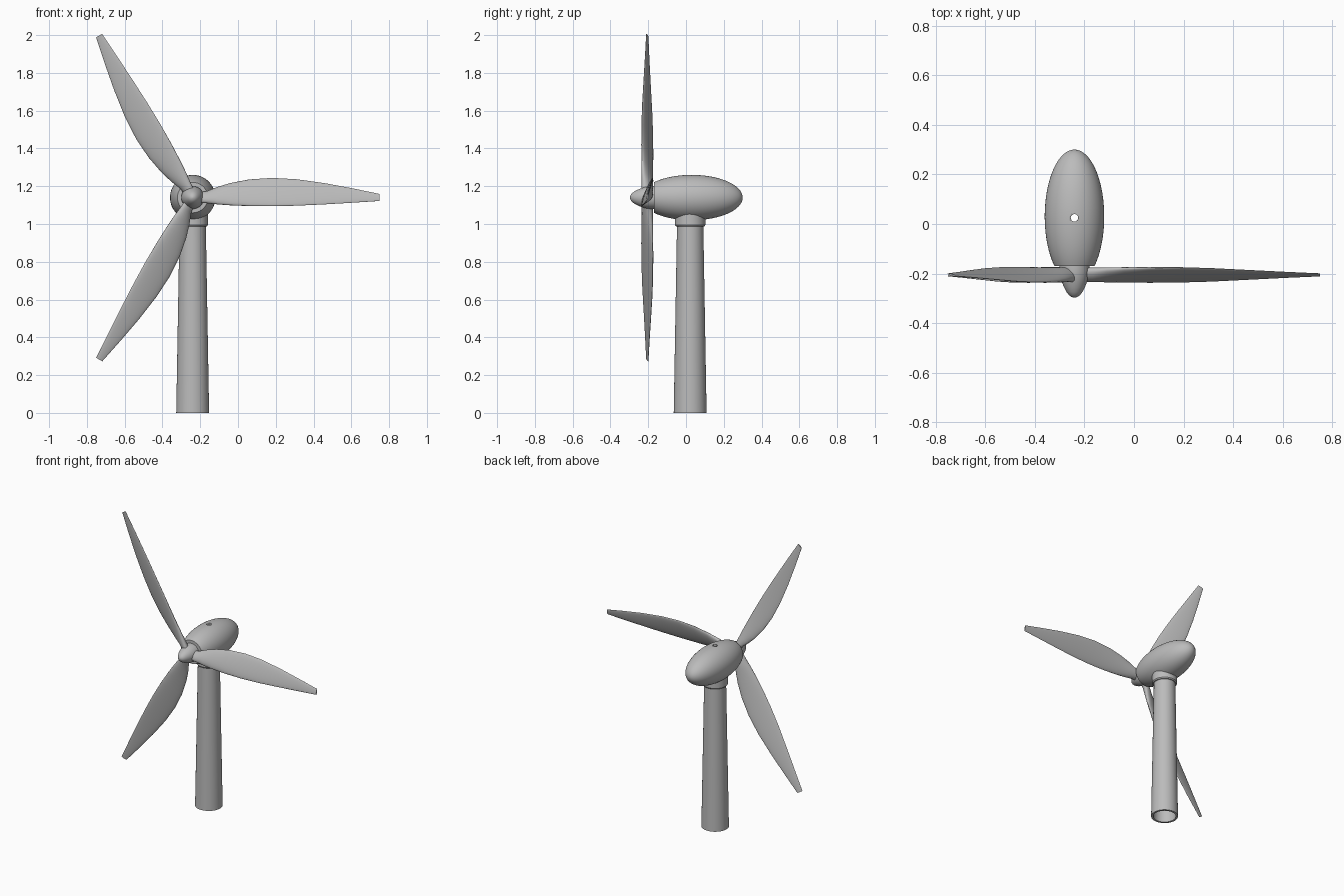
import bpy, bmesh, math
from mathutils import Matrix, Vector

cube = bpy.data.objects.get("Cube")
if cube:
    bpy.data.objects.remove(cube, do_unlink=True)

AXIS_X, ROTOR_Z, ROTOR_Y, TOWER_Y = -0.24, 1.14, -0.205, 0.022

grey = bpy.data.materials.new("light grey")
grey.use_nodes = True
grey.diffuse_color = (0.5, 0.5, 0.5, 1)
grey.node_tree.nodes["Principled BSDF"].inputs["Base Color"].default_value = grey.diffuse_color


def loft(name, rings, closed=False, angle=35):
    """Skin a list of equal-sized rings of points; cap the ends unless closed."""
    bm = bmesh.new()
    loops = [[bm.verts.new(p) for p in ring] for ring in rings]
    n = len(loops[0])
    pairs = list(zip(loops, loops[1:]))
    if closed:
        pairs.append((loops[-1], loops[0]))
    for a, b in pairs:
        for i in range(n):
            j = (i + 1) % n
            bm.faces.new((a[i], a[j], b[j], b[i]))
    if not closed:
        bm.faces.new(loops[0])
        bm.faces.new(loops[-1])
    bmesh.ops.recalc_face_normals(bm, faces=bm.faces)
    mesh = bpy.data.meshes.new(name)
    bm.to_mesh(mesh)
    bm.free()
    obj = bpy.data.objects.new(name, mesh)
    bpy.context.collection.objects.link(obj)
    mesh.materials.append(grey)
    bpy.ops.object.select_all(action='DESELECT')
    bpy.context.view_layer.objects.active = obj
    obj.select_set(True)
    bpy.ops.object.shade_smooth_by_angle(angle=math.radians(angle))
    return obj


def turned(name, profile, centre, along_y=False, closed=False, n=64):
    """Turn a (radius, position) profile around the z or the y axis."""
    rings = []
    for r, h in profile:
        ring = []
        for i in range(n):
            a = math.tau * i / n
            u, v = r * math.cos(a), r * math.sin(a)
            ring.append(Vector(centre) + Vector((u, h, v) if along_y else (u, v, h)))
        rings.append(ring)
    return loft(name, rings, closed)


# Hollow tapered tower and the collar under the housing
tower_at = (AXIS_X, TOWER_Y, 0)
turned("tower", [(0.087, 0), (0.069, 1.03), (0.056, 1.03), (0.073, 0)], tower_at, closed=True)
turned("collar", [(0.076, 0.988), (0.081, 0.995), (0.081, 1.06), (0.055, 1.06), (0.055, 0.988)],
       tower_at, closed=True)

# Egg-shaped housing, cut flat at the front
half_length, housing_r = 0.27, 0.12
start = math.acos(0.2 / half_length)
housing_profile = []
for i in range(33):
    a = start + (math.pi - 0.02 - start) * i / 32
    housing_profile.append((housing_r * math.sin(a), -half_length * math.cos(a)))
housing = turned("housing", housing_profile, (AXIS_X, 0.03, ROTOR_Z), along_y=True)

# Small vertical hole through the housing
cutter = turned("hole_cutter", [(0.015, 0.9), (0.015, 1.4)], (AXIS_X, 0.025, 0), n=32)
cutter.hide_render = True
cutter.hide_set(True)
hole = housing.modifiers.new("hole", 'BOOLEAN')
hole.object = cutter
hole.operation = 'DIFFERENCE'
hole.solver = 'EXACT'

# Pointed spinner with a rounded nose
turned("spinner", [(0.002, -0.297), (0.012, -0.294), (0.022, -0.287), (0.032, -0.274), (0.042, -0.255),
                   (0.05, -0.235), (0.056, -0.215), (0.06, -0.19), (0.06, -0.165)],
       (AXIS_X, 0, ROTOR_Z), along_y=True)

# Blade stations: distance, lower edge, upper edge, thickness, pitch in degrees
stations = [(0.03, -0.027, 0.027, 0.054, 24), (0.075, -0.03, 0.034, 0.052, 24),
            (0.13, -0.036, 0.056, 0.044, 24), (0.2, -0.041, 0.077, 0.036, 23),
            (0.3, -0.045, 0.096, 0.029, 22), (0.42, -0.046, 0.104, 0.024, 21),
            (0.55, -0.043, 0.097, 0.02, 20), (0.7, -0.036, 0.076, 0.016, 18),
            (0.85, -0.027, 0.048, 0.012, 16), (0.99, -0.018, 0.019, 0.008, 14)]


def blade_ring(station, turn, n=28):
    dist, low, high, thick, pitch = station
    slope = math.tan(math.radians(pitch))
    ring = []
    for i in range(n):
        a = math.tau * i / n
        t = (low + high) / 2 + (high - low) / 2 * math.cos(a)
        y = thick / 2 * math.sin(a) + (t - (low + high) / 2) * slope
        p = turn @ Vector((dist, y, t))
        ring.append(p + Vector((AXIS_X, ROTOR_Y, ROTOR_Z)))
    return ring


# Three equal blades around the spinner
for k, name in enumerate(("left_blade", "upper_blade", "lower_blade")):
    turn = Matrix.Rotation(-math.tau * k / 3, 3, 'Y')
    loft(name, [blade_ring(s, turn) for s in stations], angle=50)
